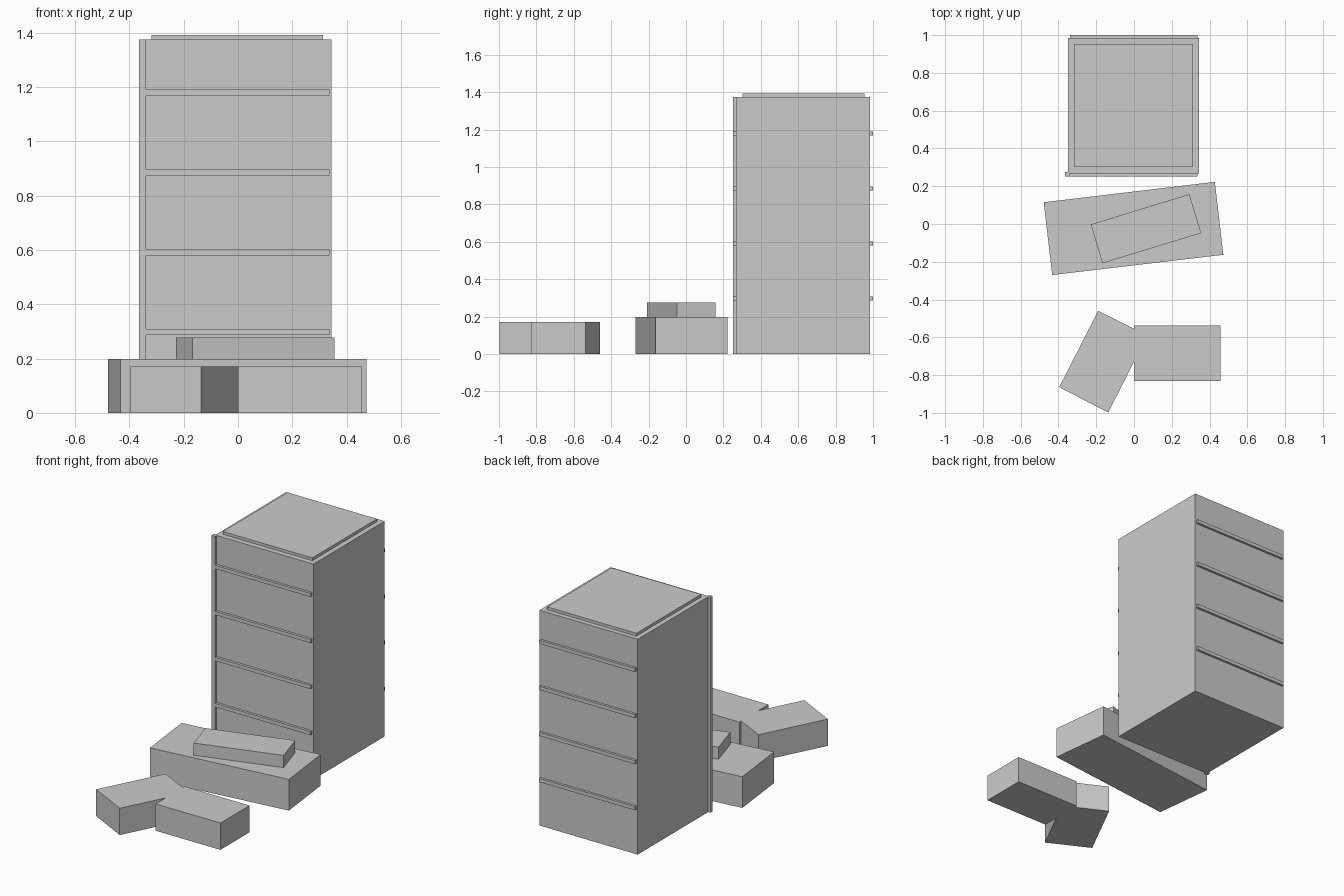
import bpy
import bmesh
from mathutils import Vector

cube = bpy.data.objects.get("Cube")
if cube:
    bpy.data.objects.remove(cube, do_unlink=True)

concrete = bpy.data.materials.new("light_grey")
concrete.use_nodes = True
GREY = (0.6, 0.6, 0.6, 1)
concrete.diffuse_color = GREY
concrete.node_tree.nodes["Principled BSDF"].inputs["Base Color"].default_value = GREY


def prism(name, outline, z0, z1):
    """Extrude a flat outline from z0 up to z1."""
    bm = bmesh.new()
    base = bm.faces.new([bm.verts.new((x, y, z0)) for x, y in outline])
    top = bmesh.ops.extrude_face_region(bm, geom=[base], use_keep_orig=True)
    moved = [v for v in top["geom"] if isinstance(v, bmesh.types.BMVert)]
    bmesh.ops.translate(bm, verts=moved, vec=Vector((0, 0, z1 - z0)))
    bmesh.ops.recalc_face_normals(bm, faces=bm.faces)
    mesh = bpy.data.meshes.new(name)
    bm.to_mesh(mesh)
    bm.free()
    mesh.materials.append(concrete)
    obj = bpy.data.objects.new(name, mesh)
    bpy.context.collection.objects.link(obj)
    return obj


def box(name, x0, x1, y0, y1, z0, z1):
    return prism(name, [(x0, y0), (x1, y0), (x1, y1), (x0, y1)], z0, z1)


# Tower with a raised roof slab and a corner fin
box("tower", -0.349, 0.345, 0.267, 0.985, 0, 1.374)
box("roof_slab", -0.318, 0.313, 0.302, 0.954, 1.374, 1.392)
box("corner_fin", -0.364, -0.339, 0.251, 0.275, 0, 1.374)

# Ledges that stand out from the front and back of the tower
for i in range(4):
    z = 0.286 + 0.294 * i
    box(f"ledge_{i + 1}", -0.339, 0.336, 0.251, 1.0, z, z + 0.023)

# Turned middle block and its upper storey
prism("middle_block",
      [(-0.478, 0.115), (-0.433, -0.27), (0.473, -0.163), (0.428, 0.223)], 0, 0.199)
prism("middle_upper_storey",
      [(-0.229, -0.002), (-0.167, -0.208), (0.356, -0.048), (0.293, 0.158)], 0.199, 0.277)

# Low angled block with two wings
prism("angled_block",
      [(0, -0.537), (0, -0.555), (-0.19, -0.46), (-0.396, -0.864), (-0.136, -0.998),
       (0, -0.728), (0, -0.83), (0.457, -0.83), (0.457, -0.537)], 0, 0.171)
